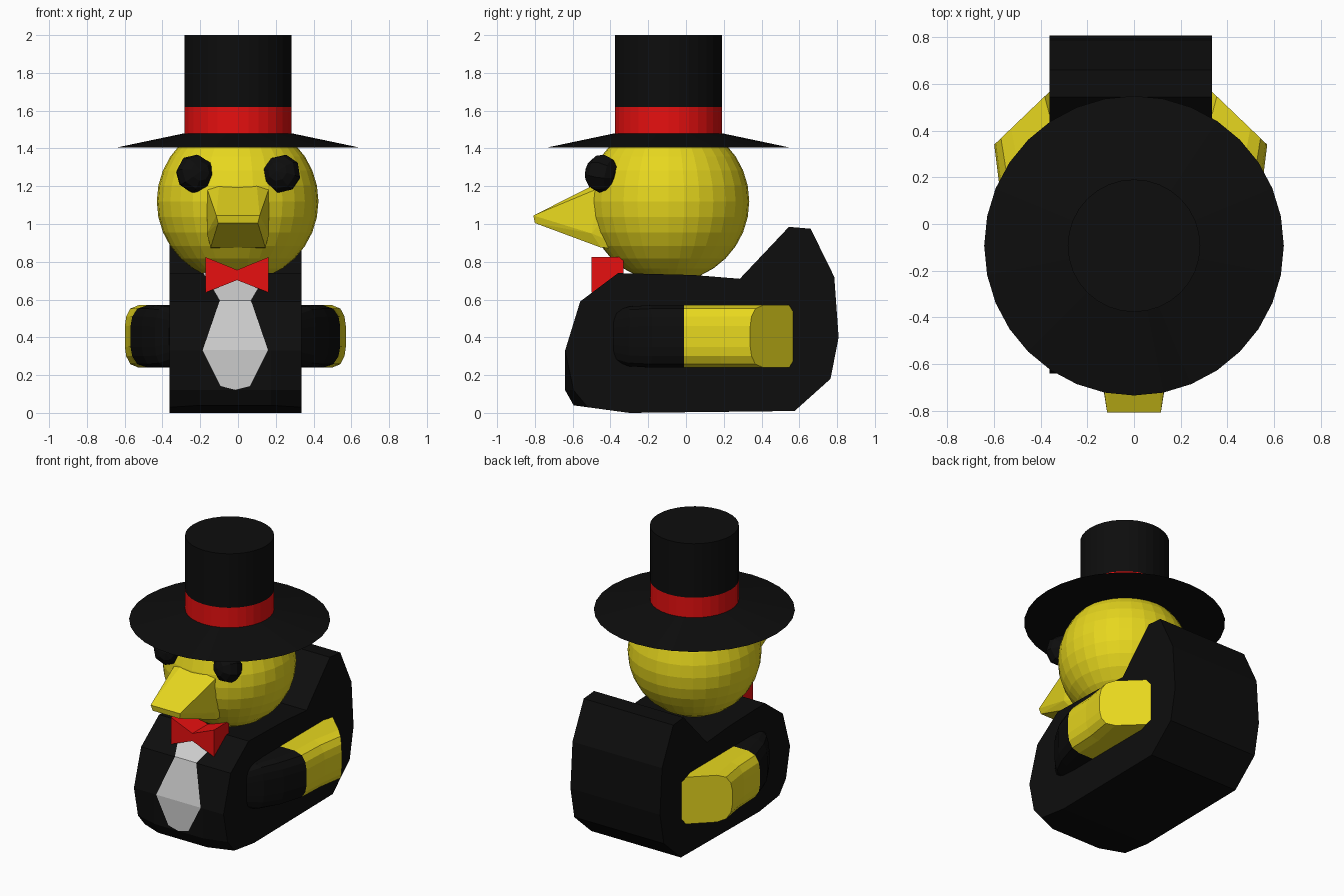
import bpy, bmesh
from math import radians
from mathutils import Vector

if "Cube" in bpy.data.objects:
    bpy.data.objects.remove(bpy.data.objects["Cube"])

CX = -0.014   # body, wings and tie share this mid-plane
HY = -0.093   # head and hat axis


def material(name, rgb):
    m = bpy.data.materials.new(name)
    m.diffuse_color = (*rgb, 1)
    m.use_nodes = True
    m.node_tree.nodes["Principled BSDF"].inputs["Base Color"].default_value = m.diffuse_color
    return m


BLACK = material("black", (0.004, 0.004, 0.004))
YELLOW = material("yellow", (0.8, 0.68, 0.013))
RED = material("red", (0.8, 0.005, 0.005))
WHITE = material("white", (0.8, 0.8, 0.8))


def finish(name, bm, mat):
    bmesh.ops.recalc_face_normals(bm, faces=bm.faces)
    me = bpy.data.meshes.new(name)
    bm.to_mesh(me)
    bm.free()
    me.materials.append(mat)
    ob = bpy.data.objects.new(name, me)
    bpy.context.collection.objects.link(ob)
    return ob


def loft(name, sections, mat, caps=(True, True)):
    bm = bmesh.new()
    rings = [[bm.verts.new(p) for p in s] for s in sections]
    n = len(rings[0])
    for a, b in zip(rings, rings[1:]):
        for i in range(n):
            j = (i + 1) % n
            bm.faces.new((a[i], a[j], b[j], b[i]))
    if caps[0]:
        bm.faces.new(rings[0])
    if caps[1]:
        bm.faces.new(rings[-1])
    return finish(name, bm, mat)


def frustum(name, r1, r2, z1, z2, mat):
    bpy.ops.mesh.primitive_cone_add(vertices=32, radius1=r1, radius2=r2,
                                    depth=z2 - z1, location=(0, HY, (z1 + z2) / 2))
    ob = bpy.context.object
    ob.name = name
    ob.data.materials.append(mat)


# Body: side profile carried across x, lower front corners pulled back
upper = [(-0.64, 0.33), (-0.56, 0.59), (-0.36, 0.74), (0.04, 0.73), (0.285, 0.71),
         (0.545, 0.985), (0.66, 0.975), (0.785, 0.72), (0.808, 0.4), (0.765, 0.18),
         (0.575, 0.01), (-0.3, 0.0)]
middle = upper + [(-0.595, 0.04), (-0.64, 0.12)]
outer = upper + [(-0.52, 0.03), (-0.595, 0.12)]
loft("body", [[(CX + x, y, z) for y, z in p] for x, p in
              ((-0.349, outer), (-0.19, middle), (0.19, middle), (0.349, outer))], BLACK)

# Head
bpy.ops.mesh.primitive_uv_sphere_add(segments=32, ring_count=16, radius=0.428,
                                     location=(-0.002, HY, 1.12))
head = bpy.context.object
head.name = "head"
head.data.materials.append(YELLOW)

# Top hat
frustum("hat_brim", 0.642, 0.285, 1.405, 1.48, BLACK)
frustum("hat_band", 0.284, 0.284, 1.48, 1.62, RED)
frustum("hat_crown", 0.284, 0.284, 1.62, 2.0, BLACK)

# Eyes
for side, x, tilt in (("left", -0.228, 20), ("right", 0.232, -20)):
    bpy.ops.mesh.primitive_uv_sphere_add(segments=8, ring_count=6, radius=0.104,
                                         location=(x, -0.445, 1.266),
                                         rotation=(radians(80), radians(10), radians(tilt)))
    eye = bpy.context.object
    eye.name = side + "_eye"
    eye.scale.z = 0.85
    eye.data.materials.append(BLACK)

# Beak: hull between the face opening and the flat tip
bm = bmesh.new()
for x, y, z in [(0.165, -0.3, 1.2), (0.165, -0.46, 1.19), (0.1, -0.5, 1.2),
                (0.165, -0.5, 0.95), (0.145, -0.45, 0.875), (0.145, -0.3, 0.87),
                (0.115, -0.808, 1.045), (0.105, -0.8, 1.005)]:
    for s in (-1, 1):
        bm.verts.new((s * x, y, z))
bmesh.ops.convex_hull(bm, input=bm.verts)
bmesh.ops.dissolve_limit(bm, angle_limit=radians(2), verts=bm.verts, edges=bm.edges)
finish("beak", bm, YELLOW)

# Bow tie
bow = [(-0.167, 0.825), (0, 0.757), (0.167, 0.825),
       (0.167, 0.637), (0, 0.703), (-0.167, 0.637)]
loft("bow_tie", [[(x - 0.005, y, z) for x, z in bow] for y in (-0.5, -0.33)], RED)

# Shirt front: thin inlay following the chest, rows of (half width, y, z)
bm = bmesh.new()
rows = [(0.17, -0.36, 0.74), (0.083, -0.56, 0.592), (0.173, -0.64, 0.33), (0.078, -0.64, 0.14)]
off = Vector((0, -0.004, 0.002))
grid = [[bm.verts.new(Vector((CX + s * w, y, z)) + off) for s in (-1, 1)] for w, y, z in rows]
for a, b in zip(grid, grid[1:]):
    bm.faces.new((a[0], b[0], b[1], a[1]))
tip = bm.verts.new(Vector((CX, -0.64, 0.12)) + off)
bm.faces.new((grid[-1][0], tip, grid[-1][1]))
finish("shirt_front", bm, WHITE)

# Wings: rounded section swept out of the body; black sleeve, yellow wing tip
section = [(0, 0.28), (0.1, 0.24), (0.7, 0.24), (0.88, 0.258), (0.97, 0.3), (1, 0.35),
           (1, 0.46), (0.97, 0.51), (0.88, 0.552), (0.7, 0.57), (0.1, 0.57), (0, 0.53)]
# inner x, inner y, outer x, outer y, height factor
sleeve = [(0.25, -0.36, 0.35, -0.385, 0.8), (0.25, -0.3, 0.425, -0.3, 0.96),
          (0.25, -0.2, 0.495, -0.18, 1), (0.25, -0.01, 0.555, -0.01, 1)]
hand = [(0.25, -0.01, 0.555, -0.01, 1), (0.25, 0.22, 0.565, 0.18, 1),
        (0.345, 0.57, 0.585, 0.34, 1)]


def wing_rings(stations, s):
    return [[(CX + s * (ix + (ox - ix) * t), iy + (oy - iy) * t, 0.405 + (z - 0.405) * h)
             for t, z in section] for ix, iy, ox, oy, h in stations]


for side, s in (("left", -1), ("right", 1)):
    loft(side + "_sleeve", wing_rings(sleeve, s), BLACK, (True, False))
    loft(side + "_wing_tip", wing_rings(hand, s), YELLOW, (False, True))
